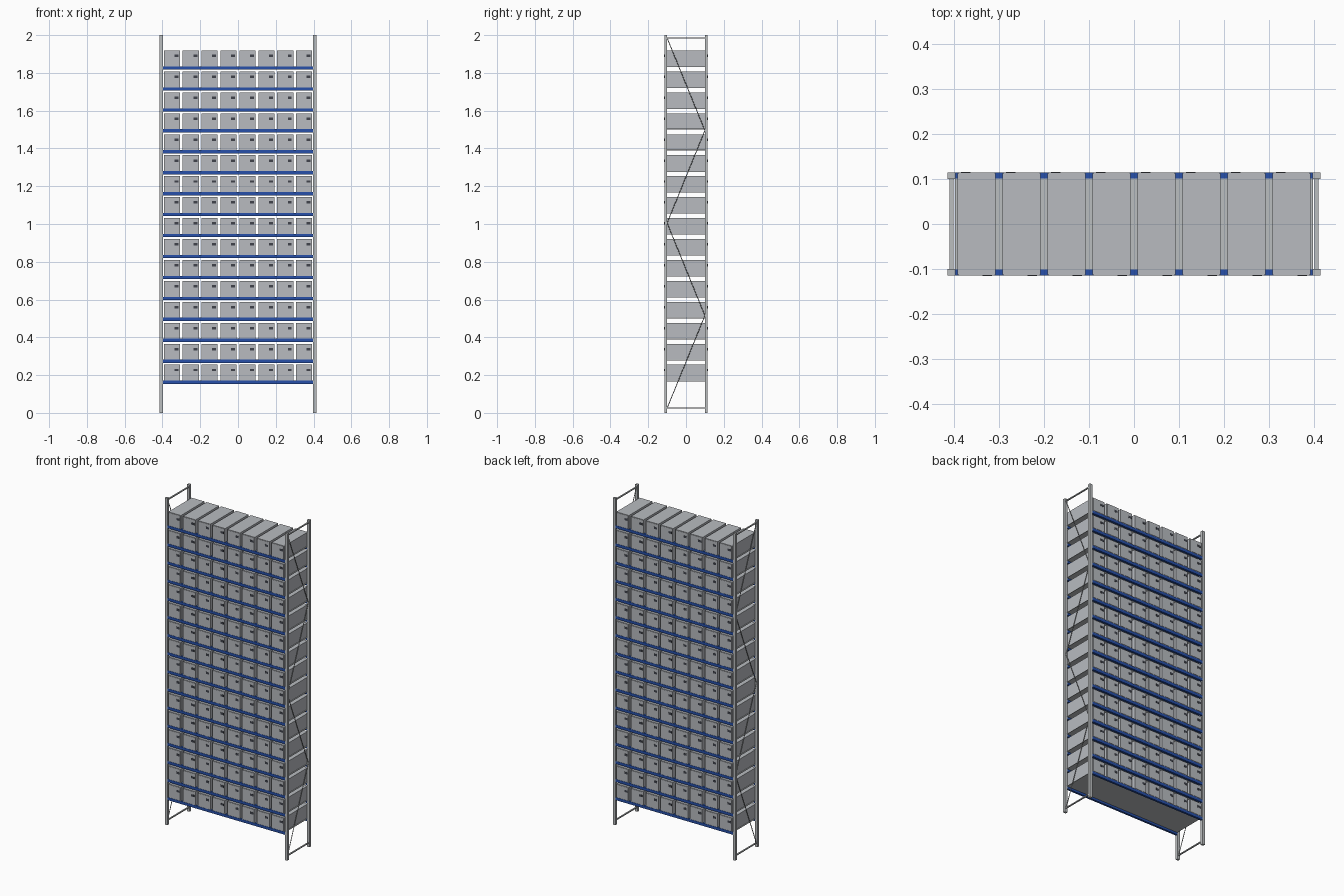
import bpy, bmesh
from mathutils import Vector, Matrix

cube = bpy.data.objects.get("Cube")
if cube:
    bpy.data.objects.remove(cube, do_unlink=True)


def material(name, rgb):
    m = bpy.data.materials.new(name)
    m.use_nodes = True
    m.diffuse_color = (*rgb, 1)
    m.node_tree.nodes["Principled BSDF"].inputs["Base Color"].default_value = (*rgb, 1)
    return m


box_grey = material("box grey", (0.48, 0.50, 0.53))
steel = material("galvanised steel", (0.50, 0.52, 0.53))
blue = material("beam blue", (0.02, 0.08, 0.40))
dark = material("handle dark", (0.05, 0.055, 0.07))


def add_box(bm, centre, size):
    bmesh.ops.create_cube(bm, size=1, matrix=Matrix.Translation(centre) @ Matrix.Diagonal((*size, 1)))


def add_rod(bm, a, b, radius):
    a, b = Vector(a), Vector(b)
    turn = (b - a).to_track_quat('Z', 'Y').to_matrix().to_4x4()
    bmesh.ops.create_cone(bm, cap_ends=True, segments=8, radius1=radius, radius2=radius,
                          depth=(b - a).length, matrix=Matrix.Translation((a + b) / 2) @ turn)


def finish(bm, name, mat):
    mesh = bpy.data.meshes.new(name)
    bm.to_mesh(mesh)
    bm.free()
    mesh.materials.append(mat)
    ob = bpy.data.objects.new(name, mesh)
    bpy.context.collection.objects.link(ob)


LEVELS, COLUMNS = 16, 8
FIRST, PITCH = 0.171, 0.1109      # beam top of the lowest shelf, shelf spacing
HALF_DEPTH = 0.115
BOX_W, BOX_H = 0.085, 0.084
POST_X = 0.406

# Upright frames: posts, cross bars and zigzag bracing
for sx, side in ((1, "left"), (-1, "right")):
    for sy, end in ((-1, "front"), (1, "back")):
        bm = bmesh.new()
        add_box(bm, (sx * POST_X, sy * 0.1075, 1), (0.017, 0.015, 2))
        finish(bm, f"{side}_{end}_post", steel)

    bm = bmesh.new()
    for z in (0.025, 1.985):
        add_box(bm, (sx * POST_X, 0, z), (0.008, 0.205, 0.006))
    finish(bm, f"{side}_cross_bars", steel)

    bm = bmesh.new()
    for i in range(4):
        y = -0.1 if i % 2 == 0 else 0.1
        add_rod(bm, (sx * POST_X, y, 0.025 + 0.49 * i),
                (sx * POST_X, -y, 0.025 + 0.49 * (i + 1)), 0.0022)
    finish(bm, f"{side}_diagonal_bracing", steel)

# Shelves: blue beams front and back, with a thin deck between
for level in range(LEVELS):
    top = FIRST + PITCH * level
    bm = bmesh.new()
    for sy in (-1, 1):
        add_box(bm, (0, sy * 0.108, top - 0.0085), (0.796, 0.013, 0.017))
    finish(bm, f"shelf_beams_{level + 1}", blue)
    bm = bmesh.new()
    add_box(bm, (0, 0, top - 0.002), (0.796, 0.203, 0.003))
    finish(bm, f"shelf_deck_{level + 1}", steel)

# Storage boxes with end panels and handle slots, alike at both ends
bodies, panels, handles = bmesh.new(), bmesh.new(), bmesh.new()
for level in range(LEVELS):
    z = FIRST + PITCH * level + BOX_H / 2
    for col in range(COLUMNS):
        x = 0.1 * (col - (COLUMNS - 1) / 2)
        add_box(bodies, (x, 0, z), (BOX_W, 2 * HALF_DEPTH - 0.004, BOX_H))
        for sy in (-1, 1):
            add_box(panels, (x, sy * (HALF_DEPTH - 0.0015), z), (BOX_W - 0.006, 0.003, BOX_H - 0.006))
            add_box(handles, (x - sy * 0.024, sy * HALF_DEPTH, z + 0.014), (0.021, 0.002, 0.013))
finish(bodies, "storage_boxes", box_grey)
finish(panels, "box_end_panels", box_grey)
finish(handles, "box_handles", dark)
